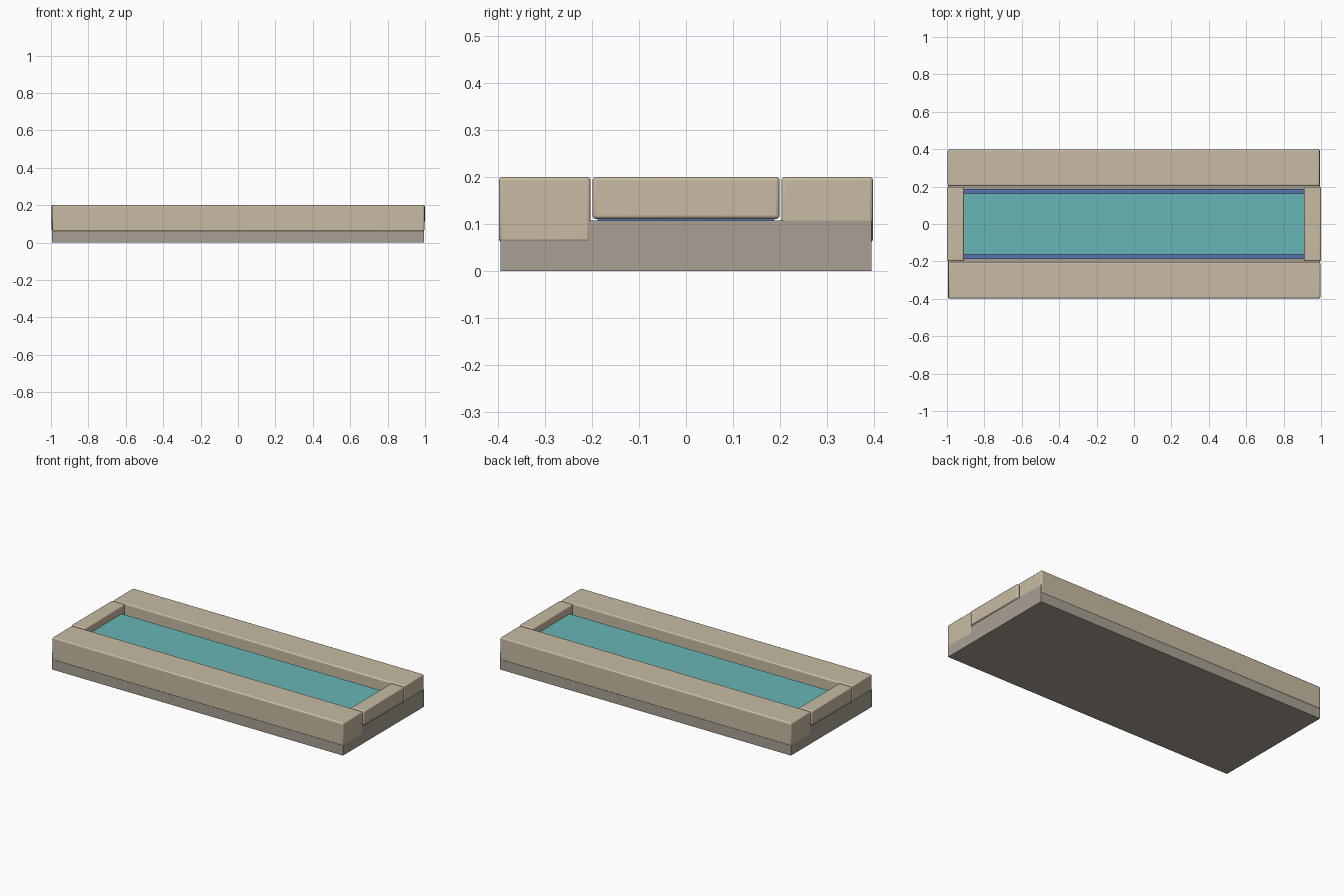
import bpy

cube = bpy.data.objects.get("Cube")
if cube:
    bpy.data.objects.remove(cube, do_unlink=True)


def linear(c):
    c /= 255
    return c / 12.92 if c <= 0.04045 else ((c + 0.055) / 1.055) ** 2.4


def material(name, rgb):
    m = bpy.data.materials.new(name)
    m.use_nodes = True
    color = (*[linear(c) for c in rgb], 1)
    m.diffuse_color = color
    m.node_tree.nodes["Principled BSDF"].inputs["Base Color"].default_value = color
    return m


def box(name, low, high, mat, bevel=0):
    """Box between two corners, with optional rounded edges."""
    bpy.ops.mesh.primitive_cube_add(size=1)
    ob = bpy.context.object
    ob.name = name
    for v in ob.data.vertices:
        v.co = [lo if c < 0 else hi for c, lo, hi in zip(v.co, low, high)]
    ob.data.materials.append(mat)
    if bevel:
        mod = ob.modifiers.new("rounded_edges", "BEVEL")
        mod.width = bevel
        mod.segments = 3
        bpy.ops.object.shade_smooth_by_angle()
    return ob


sand = material("sand_stone", (200, 187, 163))
grey = material("grey_stone", (168, 160, 148))
teal = material("teal_water", (104, 182, 182))
blue = material("blue_lining", (88, 115, 176))

# Solid plinth
box("base", (-0.9945, -0.395, 0), (0.9945, 0.395, 0.107), grey)

# Long kerbs overlapping the plinth, each shifted slightly to one end
box("front_kerb", (-0.993, -0.398, 0.06), (0.996, -0.203, 0.2), sand, 0.008)
box("back_kerb", (-0.996, 0.203, 0.06), (0.993, 0.398, 0.2), sand, 0.008)

# Short end kerbs fitted between the long ones
for name, a, b in (("left_kerb", 0.91, 1.0), ("right_kerb", -1.0, -0.91)):
    box(name, (a, -0.199, 0.11), (b, 0.199, 0.2), sand, 0.008)

# Pool lining with the water standing above it
box("pool_lining", (-0.915, -0.188, 0.1), (0.915, 0.188, 0.125), blue)
box("water", (-0.915, -0.164, 0.11), (0.915, 0.164, 0.153), teal)
